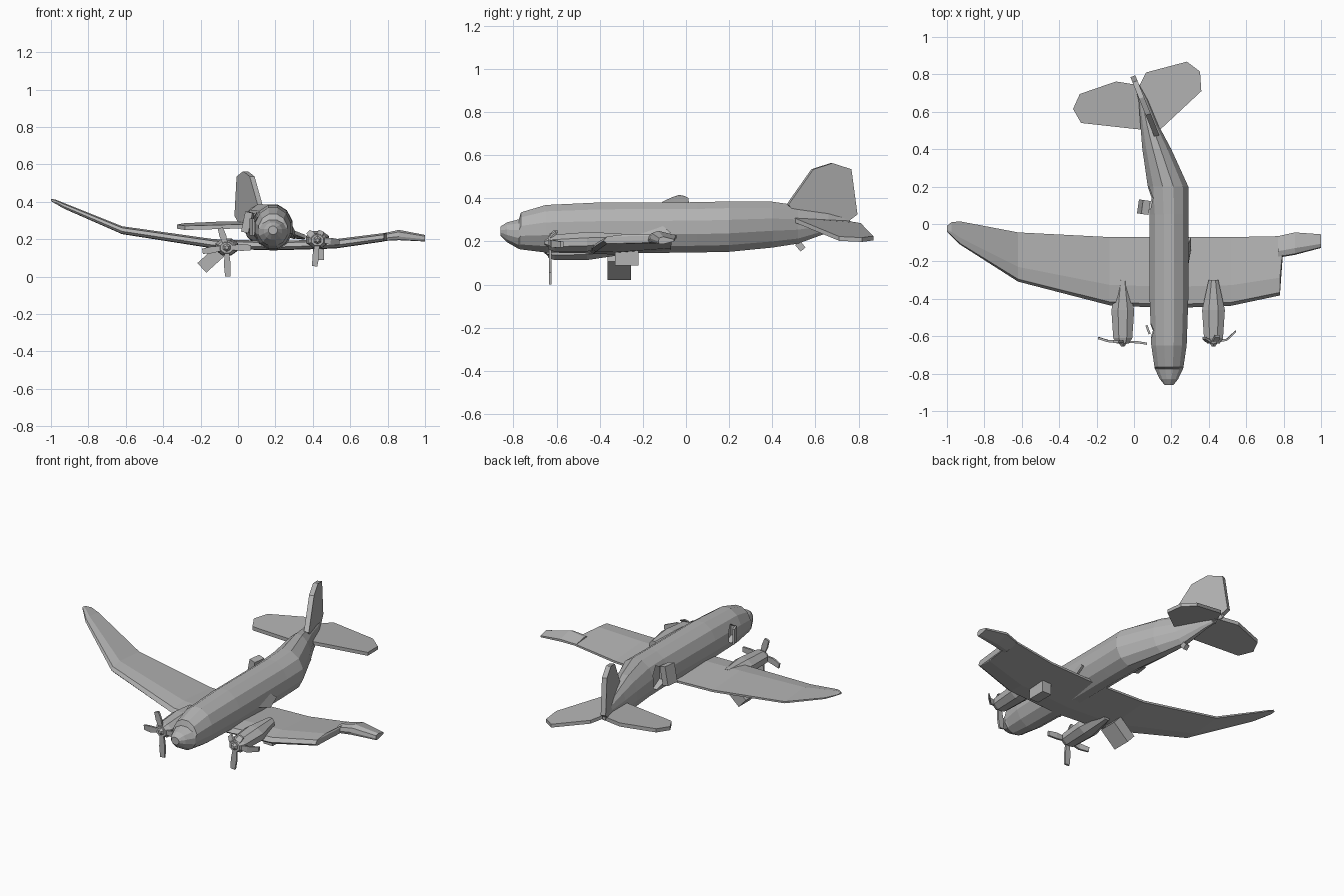
import bpy, bmesh, math
from mathutils import Vector, Matrix

if "Cube" in bpy.data.objects:
    bpy.data.objects.remove(bpy.data.objects["Cube"])

grey = bpy.data.materials.new("weathered_grey")
grey.use_nodes = True
COLOUR = (0.45, 0.45, 0.45, 1)
grey.diffuse_color = COLOUR
grey.node_tree.nodes["Principled BSDF"].inputs["Base Color"].default_value = COLOUR


def finish(name, bm):
    bmesh.ops.recalc_face_normals(bm, faces=bm.faces)
    mesh = bpy.data.meshes.new(name)
    bm.to_mesh(mesh)
    bm.free()
    mesh.materials.append(grey)
    obj = bpy.data.objects.new(name, mesh)
    bpy.context.collection.objects.link(obj)
    return obj


def loft(name, rings):
    """Skin a list of equal-length point rings and cap both ends."""
    bm = bmesh.new()
    loops = [[bm.verts.new(p) for p in ring] for ring in rings]
    n = len(loops[0])
    for a, b in zip(loops, loops[1:]):
        for i in range(n):
            j = (i + 1) % n
            bm.faces.new((a[i], a[j], b[j], b[i]))
    bm.faces.new(loops[0])
    bm.faces.new(loops[-1])
    return finish(name, bm)


def oval(y, cx, half, bottom, top, sides=12):
    cz, h = (bottom + top) / 2, (top - bottom) / 2
    angles = [2 * math.pi * (i + 0.5) / sides for i in range(sides)]
    return [(cx + half * math.cos(a), y, cz + h * math.sin(a)) for a in angles]


def airfoil(x, lead, trail, z, thick):
    chord, t = trail - lead, thick / 2
    profile = ((0, -0.3), (0.05, 0.6), (0.3, 1), (1, 0.25), (1, -0.25), (0.3, -1), (0.05, -0.9))
    return [(x, lead + chord * u, z + t * v) for u, v in profile]


def wing(name, sections):
    return loft(name, [airfoil(*s) for s in sections])


def plate(name, points, offset):
    d = Vector(offset) / 2
    return loft(name, [[Vector(p) - d for p in points], [Vector(p) + d for p in points]])


def box(name, centre, size, turn=(0, 0, 0)):
    bm = bmesh.new()
    bmesh.ops.create_cube(bm, size=1, matrix=Matrix.Diagonal((*size, 1)))
    obj = finish(name, bm)
    obj.location = centre
    obj.rotation_euler = [math.radians(a) for a in turn]
    return obj


def cut_opening(body, name, centre, radius, depth, height):
    """Sink a six-sided opening into the side of the body."""
    bm = bmesh.new()
    bmesh.ops.create_cone(bm, cap_ends=True, segments=6, radius1=radius, radius2=radius, depth=depth)
    bm.transform(Matrix.Translation(centre) @ Matrix.Diagonal((1, 1, height, 1))
                 @ Matrix.Rotation(math.pi / 2, 4, "Y") @ Matrix.Rotation(math.pi / 2, 4, "Z"))
    cutter = finish(name, bm)
    cutter.hide_render = True
    cutter.hide_set(True)
    cutter.display_type = "WIRE"
    mod = body.modifiers.new(name, "BOOLEAN")
    mod.operation = "DIFFERENCE"
    mod.solver = "EXACT"
    mod.object = cutter


# Fuselage with stepped windscreen and buckled tail
fuselage = loft("fuselage", [oval(*s) for s in (
    (-0.86, 0.187, 0.025, 0.225, 0.27),
    (-0.83, 0.187, 0.05, 0.195, 0.29),
    (-0.775, 0.187, 0.078, 0.163, 0.305),
    (-0.765, 0.187, 0.08, 0.16, 0.338),
    (-0.65, 0.187, 0.098, 0.145, 0.373),
    (-0.4, 0.187, 0.107, 0.14, 0.385),
    (0.05, 0.187, 0.107, 0.145, 0.386),
    (0.2, 0.182, 0.112, 0.148, 0.39),
    (0.4, 0.122, 0.08, 0.168, 0.388),
    (0.52, 0.085, 0.052, 0.187, 0.37),
    (0.66, 0.05, 0.026, 0.24, 0.335),
    (0.76, 0.01, 0.01, 0.28, 0.31))])

# Side openings and torn frames
cut_opening(fuselage, "side_breach_cutter", (0.3, -0.15, 0.285), 0.083, 0.12, 0.8)
cut_opening(fuselage, "crew_door_cutter", (0.08, -0.57, 0.265), 0.045, 0.1, 1.3)
cut_opening(fuselage, "cargo_door_cutter", (0.07, 0.14, 0.275), 0.07, 0.1, 1)
plate("breach_panel", [(0.285, -0.22, 0.23), (0.3, -0.13, 0.2), (0.3, -0.07, 0.24), (0.27, -0.14, 0.3)],
      (0.012, 0, 0))
box("cargo_door", (0.052, 0.09, 0.29), (0.04, 0.075, 0.11), (0, 12, -8))
box("crew_door", (0.075, -0.565, 0.265), (0.012, 0.05, 0.09), (0, 0, 20))

# Bent right wing, broken left wing and its hanging tip
wing("right_wing", ((0.19, -0.45, -0.07, 0.165, 0.05), (-0.13, -0.435, -0.07, 0.175, 0.05),
                    (-0.62, -0.308, -0.045, 0.248, 0.042), (-0.93, -0.11, 0.014, 0.378, 0.03),
                    (-0.975, -0.065, 0.01, 0.4, 0.022), (-1, -0.04, -0.01, 0.41, 0.012)))
wing("left_wing", ((0.19, -0.45, -0.07, 0.165, 0.05), (0.52, -0.437, -0.07, 0.175, 0.05),
                   (0.78, -0.382, -0.065, 0.21, 0.045), (0.795, -0.175, -0.065, 0.213, 0.04)))
wing("left_wing_tip", ((0.77, -0.18, -0.065, 0.21, 0.04), (0.86, -0.165, -0.045, 0.222, 0.055),
                       (1, -0.128, -0.055, 0.205, 0.035)))

# Fin and twisted tailplanes
fin_side = ((0.47, 0.37), (0.586, 0.535), (0.674, 0.563), (0.762, 0.535), (0.79, 0.325), (0.71, 0.265), (0.55, 0.28))
plate("fin", [(0.11 - 0.4 * (y - 0.5), y, z) for y, z in fin_side], (0.026, 0.01, 0))
plate("right_tailplane", [(0.08, 0.5, 0.27), (-0.283, 0.54, 0.26), (-0.326, 0.615, 0.267), (-0.29, 0.695, 0.274),
                          (-0.096, 0.762, 0.283), (0.04, 0.74, 0.283)], (0, 0, 0.022))
plate("left_tailplane", [(0.05, 0.53, 0.31), (0.135, 0.5, 0.3), (0.36, 0.71, 0.213), (0.353, 0.815, 0.208),
                         (0.283, 0.868, 0.215), (0.064, 0.81, 0.275), (0.02, 0.72, 0.29)], (0, 0, 0.02))
box("tail_wheel", (0.085, 0.53, 0.178), (0.025, 0.03, 0.04), (40, 0, 0))


# Engines: tapered nacelle, hub and bent propeller blades
def engine(side, x, z, tips):
    stations = ((-0.64, 0.035, 0.032, 0.03), (-0.61, 0.055, 0.045, 0.04), (-0.46, 0.066, 0.045, 0.052),
                (-0.3, 0.028, 0.02, 0.045))
    loft(side + "_nacelle", [oval(y, x, w, z - low, z + high, 8) for y, w, low, high in stations])
    loft(side + "_propeller_hub", [oval(y, x, r, z - r, z + r, 6)
                                   for y, r in ((-0.655, 0.01), (-0.64, 0.022), (-0.61, 0.022))])
    hub = Vector((x, -0.63, z))
    for i, (dx, dy, dz) in enumerate(tips):
        tip = hub + Vector((dx, dy, dz))
        across = Vector((-dz, 0, dx)).normalized() * 0.014
        mid = hub.lerp(tip, 0.6) - Vector((0, dy * 0.4, 0))
        depth = Vector((0, 0.006, 0))
        rings = []
        for point, wide in ((hub, 0.7), (mid, 1.3), (tip, 1)):
            a = across * wide
            rings.append([point - a - depth, point + a - depth, point + a + depth, point - a + depth])
        loft(f"{side}_propeller_blade_{i + 1}", rings)


engine("right", -0.06, 0.155, ((0.005, 0, -0.155), (-0.035, 0, 0.105), (0.13, -0.01, 0), (-0.13, 0.02, -0.02)))
engine("left", 0.425, 0.195, ((-0.015, 0, -0.14), (0.118, 0.055, -0.01), (-0.05, 0.02, 0.045), (0.02, 0.03, 0.05)))

# Undercarriage blocks below the nacelles
box("right_wheel", (-0.145, -0.31, 0.09), (0.07, 0.11, 0.13), (0, 48, 0))
box("left_wheel", (0.43, -0.275, 0.125), (0.06, 0.11, 0.075))
